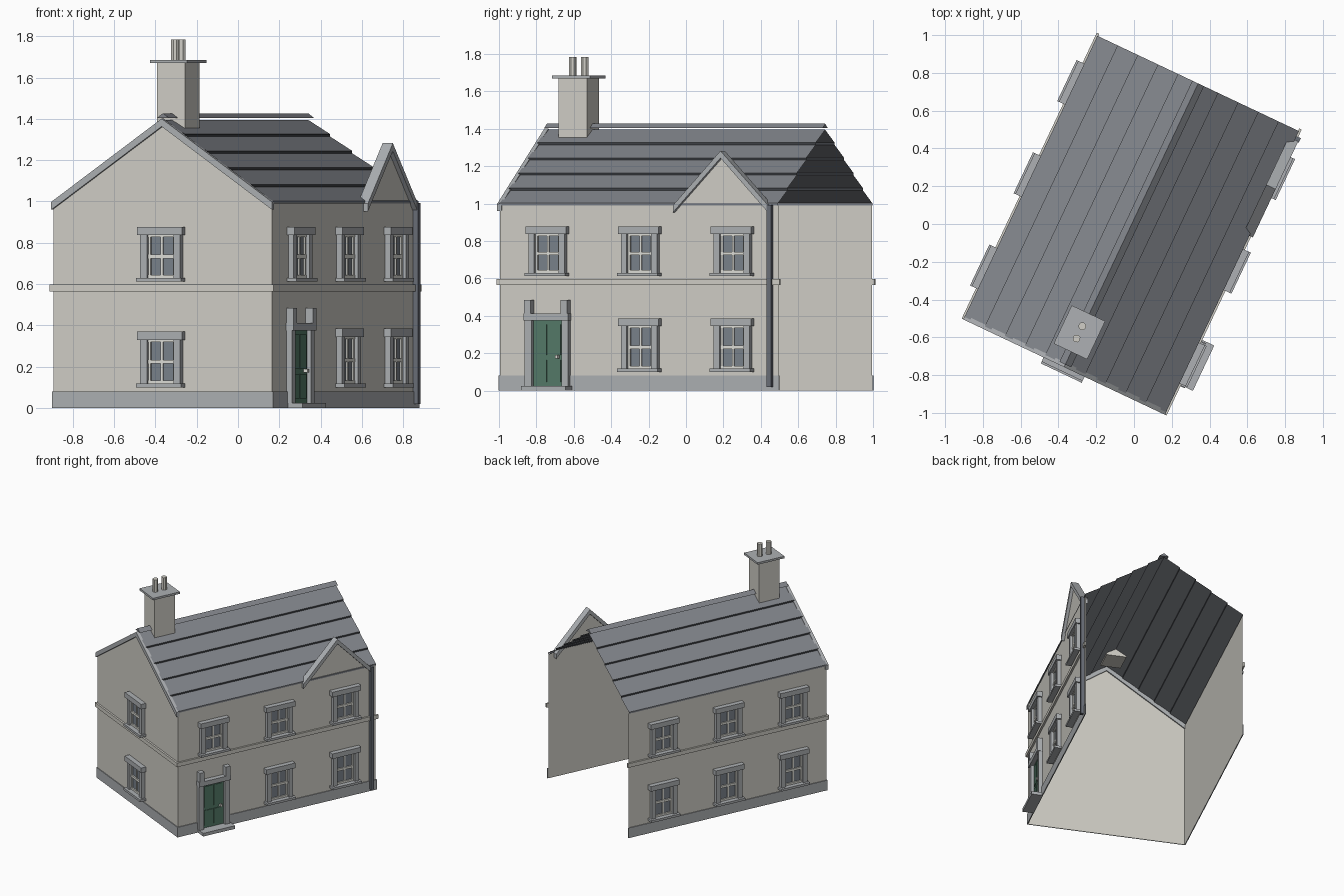
import bpy, bmesh, math
from mathutils import Matrix, Vector

cube = bpy.data.objects.get("Cube")
if cube:
    bpy.data.objects.remove(cube, do_unlink=True)

W, L = 0.585, 0.823          # half width and half length of the house
EAVE, RIDGE = 0.99, 1.395


def linear(c):
    c /= 255
    return c / 12.92 if c <= 0.04045 else ((c + 0.055) / 1.055) ** 2.4


def material(name, *rgb):
    m = bpy.data.materials.new(name)
    m.use_nodes = True
    col = [linear(c) for c in rgb] + [1]
    m.diffuse_color = col
    m.node_tree.nodes["Principled BSDF"].inputs["Base Color"].default_value = col
    return m


WALL = material("cream_render", 208, 206, 198)
STONE = material("grey_stone", 173, 176, 179)
SLATE = material("roof_slate", 130, 133, 139)
DARK = material("dark_slate", 62, 65, 69)
PIPE = material("pipe_grey", 105, 110, 119)
GLASS = material("window_glass", 122, 130, 139)
SASH = material("sash_white", 222, 222, 216)
GREEN = material("door_green", 84, 122, 104)

HOUSE = Matrix.Translation((-0.012, 0, 0)) @ Matrix.Rotation(math.radians(-25.3), 4, 'Z')


def side(angle, dist):
    """Frame of one wall: x runs along it, -y points outward."""
    return HOUSE @ Matrix.Rotation(math.radians(angle), 4, 'Z') @ Matrix.Translation((0, -dist, 0))


FRONT, LEFT, RIGHT = side(0, L), side(90, W), side(-90, W)


class Part:
    """Collects boxes, faces and prisms into one object."""

    def __init__(self, name, frame=HOUSE):
        self.name, self.frame, self.bm, self.mats = name, frame, bmesh.new(), []

    def slot(self, mat):
        if mat not in self.mats:
            self.mats.append(mat)
        return self.mats.index(mat)

    def face(self, pts, mat):
        f = self.bm.faces.new([self.bm.verts.new(p) for p in pts])
        f.material_index = self.slot(mat)
        return f

    def prism(self, pts, vec, mat):
        f = self.face(pts, mat)
        res = bmesh.ops.extrude_face_region(self.bm, geom=[f], use_keep_orig=True)
        new = [g for g in res["geom"] if isinstance(g, bmesh.types.BMVert)]
        bmesh.ops.translate(self.bm, verts=new, vec=Vector(vec))
        bmesh.ops.recalc_face_normals(self.bm, faces=self.bm.faces[:])

    def box(self, x0, x1, z0, z1, d0, d1, mat):
        """Box on a wall: d0 to d1 is the distance outward."""
        self.prism([(x0, -d0, z0), (x1, -d0, z0), (x1, -d0, z1), (x0, -d0, z1)],
                   (0, d0 - d1, 0), mat)

    def done(self):
        me = bpy.data.meshes.new(self.name)
        self.bm.to_mesh(me)
        self.bm.free()
        for m in self.mats:
            me.materials.append(m)
        ob = bpy.data.objects.new(self.name, me)
        ob.matrix_world = self.frame
        bpy.context.collection.objects.link(ob)
        return ob


def window(name, frame, x, z0, z1):
    p = Part(name, frame)
    p.box(x - .12, x + .12, z1 - .04, z1, .001, .04, STONE)        # lintel
    p.box(x - .12, x + .12, z0, z0 + .018, .001, .05, STONE)       # sill
    for s in (-1, 1):                                              # jambs
        a, b = sorted((x + s * .072, x + s * .107))
        p.box(a, b, z0 + .018, z1 - .04, .001, .03, STONE)
    lo, hi = z0 + .018, z1 - .04
    mid = (lo + hi) / 2
    p.box(x - .072, x + .072, lo, hi, .001, .004, GLASS)
    for a, b in ((-.072, -.06), (-.006, .006), (.06, .072)):       # sash uprights
        p.box(x + a, x + b, lo, hi, .004, .012, SASH)
    for a, b in ((lo, lo + .015), (mid - .009, mid + .009), (hi - .01, hi)):
        p.box(x - .072, x + .072, a, b, .004, .014, SASH)
    p.done()


# Open-backed wall shell
p = Part("walls")
for s in (-1, 1):
    p.face([(s * W, -s * L, 0), (s * W, s * L, 0), (s * W, s * L, EAVE), (s * W, -s * L, EAVE)], WALL)
p.face([(-W, -L, 0), (W, -L, 0), (W, -L, EAVE - .01), (0, -L, RIDGE - .01), (-W, -L, EAVE - .01)], WALL)
p.done()

# Plinth and string course on each wall
for name, frame, half in (("front", FRONT, W), ("left", LEFT, L), ("right", RIGHT, L)):
    p = Part(name + "_plinth", frame)
    p.box(-half - .006, half + .006, 0, .08, .001, .007, STONE)
    p.done()
    p = Part(name + "_string_course", frame)
    p.box(-half - .014, half + .014, .565, .597, .001, .015, WALL)
    p.done()

# Roof courses, each with a raised lower lip
p = Part("roof")
N = 5
for s in (-1, 1):
    for i in range(N):
        def at(t, lift, y):
            return (s * (W + .005) * (1 - t), y, EAVE + (RIDGE - EAVE) * t + lift)
        t0, t1 = i / N, (i + 1) / N
        ends = (-L * s, L * s)
        low = [at(t0, .012, y) for y in ends]
        top = [at(t1, 0, y) for y in reversed(ends)]
        p.face(low + top, SLATE)
        p.face([at(t0, 0, y) for y in ends] + low[::-1], DARK if i else SLATE)
p.done()

# Ridge cap
p = Part("ridge_cap")
p.prism([(-.034, -L, 1.403), (.034, -L, 1.403), (0, -L, 1.427)], (0, 2 * L, 0), SLATE)
p.done()


def rake(name, frame, x, half, low, apex, depth, inset):
    """Sloping coping stones either side of a gable apex."""
    c = Part(name, frame)
    for s in (-1, 1):
        c.prism([(x, inset, apex), (x + s * half, inset, low),
                 (x + s * half, inset, low - .038), (x, inset, apex - .038)],
                (0, -depth, 0), STONE)
    c.done()


rake("front_gable_coping", FRONT, 0, W + .006, EAVE + .008, RIDGE + .006, .025, .01)

# Small gable rising above the left wall
p = Part("dormer_gable", LEFT)
p.face([(.24, -.002, EAVE - .005), (.745, -.002, EAVE - .005), (.492, -.002, 1.255)], WALL)
p.done()
rake("dormer_coping", LEFT, .492, .282, .99, 1.282, .055, .03)

# Windows
for z0, z1, row in ((.10, .37, "lower"), (.612, .877, "upper")):
    window(f"front_{row}_window", FRONT, 0, z0, z1)
    for i, x in enumerate((-.54, 0, .54)):
        window(f"right_{row}_window_{i + 1}", RIGHT, x, z0, z1 + (.015 if z0 < .5 else 0))
    for i, x in enumerate((-.535, .012, .56)):
        if row == "upper" or i:
            window(f"left_{row}_window_{i + 1}", LEFT, x, z0, z1 + (.015 if z0 < .5 else 0))

# Door with stone surround, step and knob
D = -.535
p = Part("door", LEFT)
p.box(D - .09, D + .09, .025, .375, .001, .008, GREEN)
for a, b in ((-.075, -.006), (.006, .075)):
    for z0, z1 in ((.045, .165), (.19, .355)):
        p.box(D + a, D + b, z0, z1, .008, .013, GREEN)
p.box(D + .052, D + .066, .172, .19, .008, .03, SASH)
p.done()
p = Part("door_surround", LEFT)
for s in (-1, 1):
    a, b = sorted((D + s * .088, D + s * .128))
    p.box(a, b, .025, .375, .001, .03, STONE)
    p.box(a, b, .412, .485, .001, .04, STONE)
p.box(D - .132, D + .132, .375, .412, .001, .04, STONE)
p.done()
p = Part("door_step", LEFT)
p.box(D - .125, D + .14, 0, .025, .007, .085, STONE)
p.done()

# Drainpipe
p = Part("drainpipe", LEFT)
p.box(.767, .793, .02, EAVE + .003, .004, .03, PIPE)
p.done()

# Chimney stack, cap and pots
C = HOUSE @ Matrix.Translation((-.005, -.637, 0))
p = Part("chimney_stack", C)
p.box(-.074, .074, 1.34, 1.67, -.084, .084, WALL)
p.done()
p = Part("chimney_cap", C)
p.box(-.098, .098, 1.67, 1.686, -.112, .112, STONE)
p.done()
for i, y in enumerate((-.036, .036)):
    p = Part(f"chimney_pot_{i + 1}", C)
    ring = [(.021 * math.cos(k * math.tau / 8), y + .021 * math.sin(k * math.tau / 8), 1.686) for k in range(8)]
    p.prism(ring, (0, 0, .099), WALL)
    p.done()
